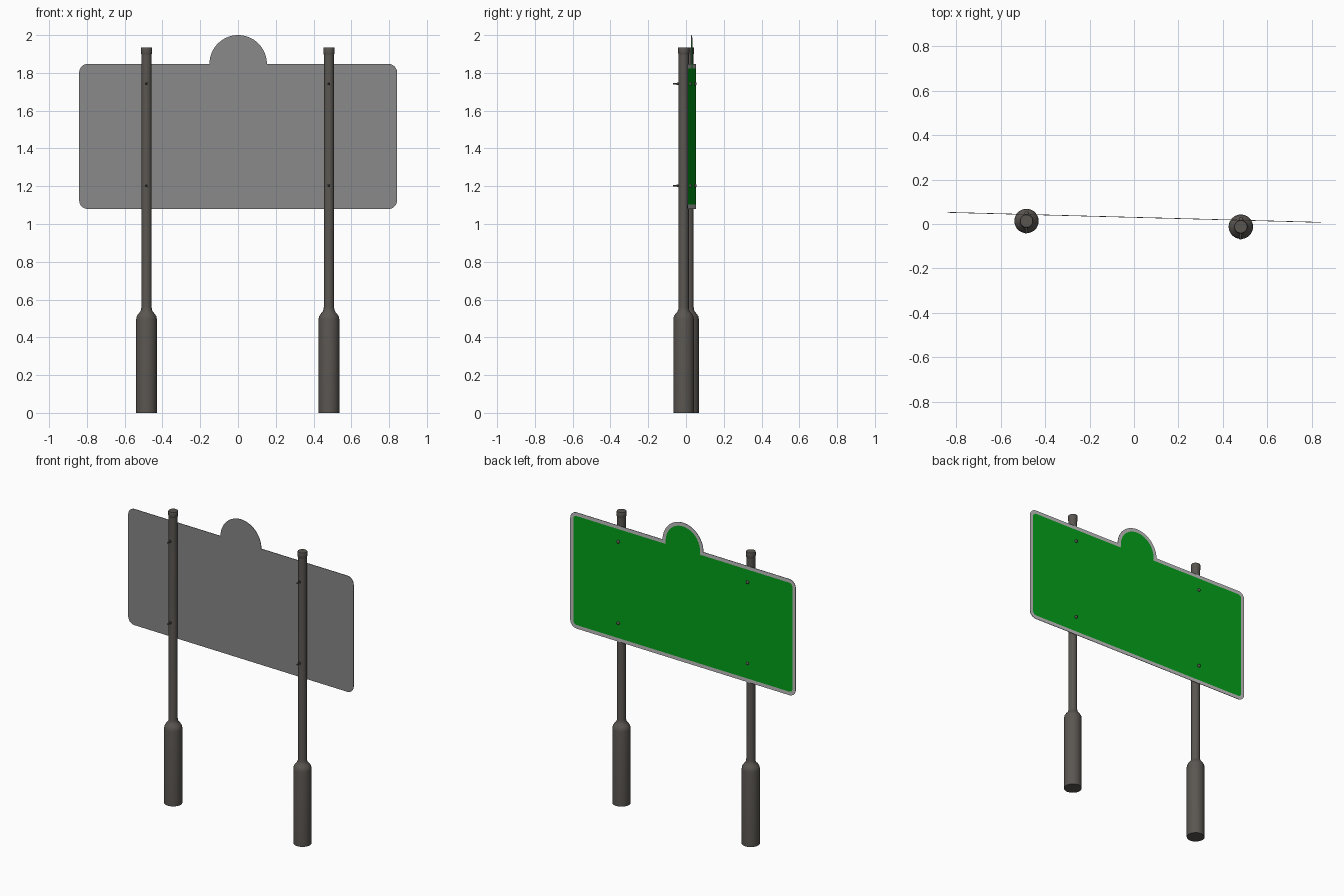
import bpy, bmesh, math
from mathutils import Matrix, Vector

if "Cube" in bpy.data.objects:
    bpy.data.objects.remove(bpy.data.objects["Cube"])

TILT = Matrix.Rotation(math.radians(-1.53), 4, 'Z')   # whole sign is turned slightly


def mat(name, rgb):
    m = bpy.data.materials.new(name)
    m.diffuse_color = (*rgb, 1)
    m.use_nodes = True
    m.node_tree.nodes["Principled BSDF"].inputs["Base Color"].default_value = m.diffuse_color
    return m


STEEL = mat("dark_post_steel", (0.102, 0.092, 0.082))
BACK = mat("panel_back_grey", (0.25, 0.25, 0.25))
BORDER = mat("border_light_grey", (0.53, 0.53, 0.53))
GREEN = mat("sign_green", (0.001, 0.352, 0.01))


def finish(bm, name, mats, smooth=True):
    bmesh.ops.recalc_face_normals(bm, faces=bm.faces)
    me = bpy.data.meshes.new(name)
    bm.to_mesh(me)
    bm.free()
    for m in mats:
        me.materials.append(m)
    ob = bpy.data.objects.new(name, me)
    bpy.context.collection.objects.link(ob)
    ob.matrix_world = TILT
    if smooth:
        bpy.context.view_layer.objects.active = ob
        ob.select_set(True)
        bpy.ops.object.shade_smooth_by_angle(angle=math.radians(35))
        ob.select_set(False)
    return ob


def lathe(name, profile, material, base, axis='Z', sides=32):
    """Closed solid of revolution from (radius, position along axis) points."""
    bm = bmesh.new()
    rings = []
    for r, h in profile:
        ring = []
        for i in range(sides):
            a = 2 * math.pi * i / sides
            c, s = r * math.cos(a), r * math.sin(a)
            p = Vector((c, s, h)) if axis == 'Z' else Vector((c, h, s))
            ring.append(bm.verts.new(p + Vector(base)))
        rings.append(ring)
    for a, b in zip(rings, rings[1:]):
        for i in range(sides):
            j = (i + 1) % sides
            bm.faces.new((a[i], a[j], b[j], b[i]))
    bm.faces.new(rings[0])
    bm.faces.new(rings[-1])
    return finish(bm, name, [material])


def arc(cx, cz, r, a0, a1, n):
    return [(cx + r * math.cos(math.radians(a0 + (a1 - a0) * i / n)),
             cz + r * math.sin(math.radians(a0 + (a1 - a0) * i / n))) for i in range(n + 1)]


# Sign panel: rounded rectangle with a half-round tab on top
W, Z0, Z1, R = 0.842, 1.079, 1.848, 0.047
outline = (arc(W - R, Z0 + R, R, -90, 0, 8) + arc(W - R, Z1 - R, R, 0, 90, 8)
           + arc(0, Z1, 0.152, 0, 180, 32)
           + arc(-W + R, Z1 - R, R, 90, 180, 8) + arc(-W + R, Z0 + R, R, 180, 270, 8))
bm = bmesh.new()
front = bm.faces.new([bm.verts.new((x, 0.0285, z)) for x, z in outline])
ext = bmesh.ops.extrude_face_region(bm, geom=[front])
bmesh.ops.translate(bm, vec=(0, 0.003, 0),
                    verts=[v for v in ext["geom"] if isinstance(v, bmesh.types.BMVert)])
bmesh.ops.recalc_face_normals(bm, faces=bm.faces)
face = [f for f in bm.faces if f.normal.y > 0.9][0]
rim = bmesh.ops.inset_region(bm, faces=[face], thickness=0.0235, use_even_offset=True)
for f in rim["faces"]:
    f.material_index = 1
face.material_index = 2
finish(bm, "sign_panel", [BACK, BORDER, GREEN], smooth=False)

# Posts with wide bases, caps and through bolts
post_profile = [(0.055, 0), (0.055, 0.495), (0.052, 0.511), (0.044, 0.524),
                (0.034, 0.535), (0.029, 0.546), (0.0272, 0.56), (0.0272, 1.91)]
cap_profile = [(0.0272, 1.898), (0.030, 1.906), (0.030, 1.93), (0.028, 1.935)]
for side, x in (("left", -0.4845), ("right", 0.4815)):
    base = (x, 0.0005, 0)
    lathe(side + "_post", post_profile, STEEL, base)
    lathe(side + "_post_cap", cap_profile, STEEL, base)
    for level, z in (("upper", 1.742), ("lower", 1.203)):
        at = (x, 0, z)
        tag = side + "_" + level
        lathe(tag + "_bolt_shaft", [(0.0045, -0.056), (0.0045, 0.036)], STEEL, at, 'Y', 12)
        lathe(tag + "_bolt_nut", [(0.008, -0.036), (0.008, -0.027)], STEEL, at, 'Y', 6)
        lathe(tag + "_bolt_head", [(0.01, 0.031), (0.01, 0.036), (0.007, 0.041), (0.003, 0.043)],
              STEEL, at, 'Y', 16)
